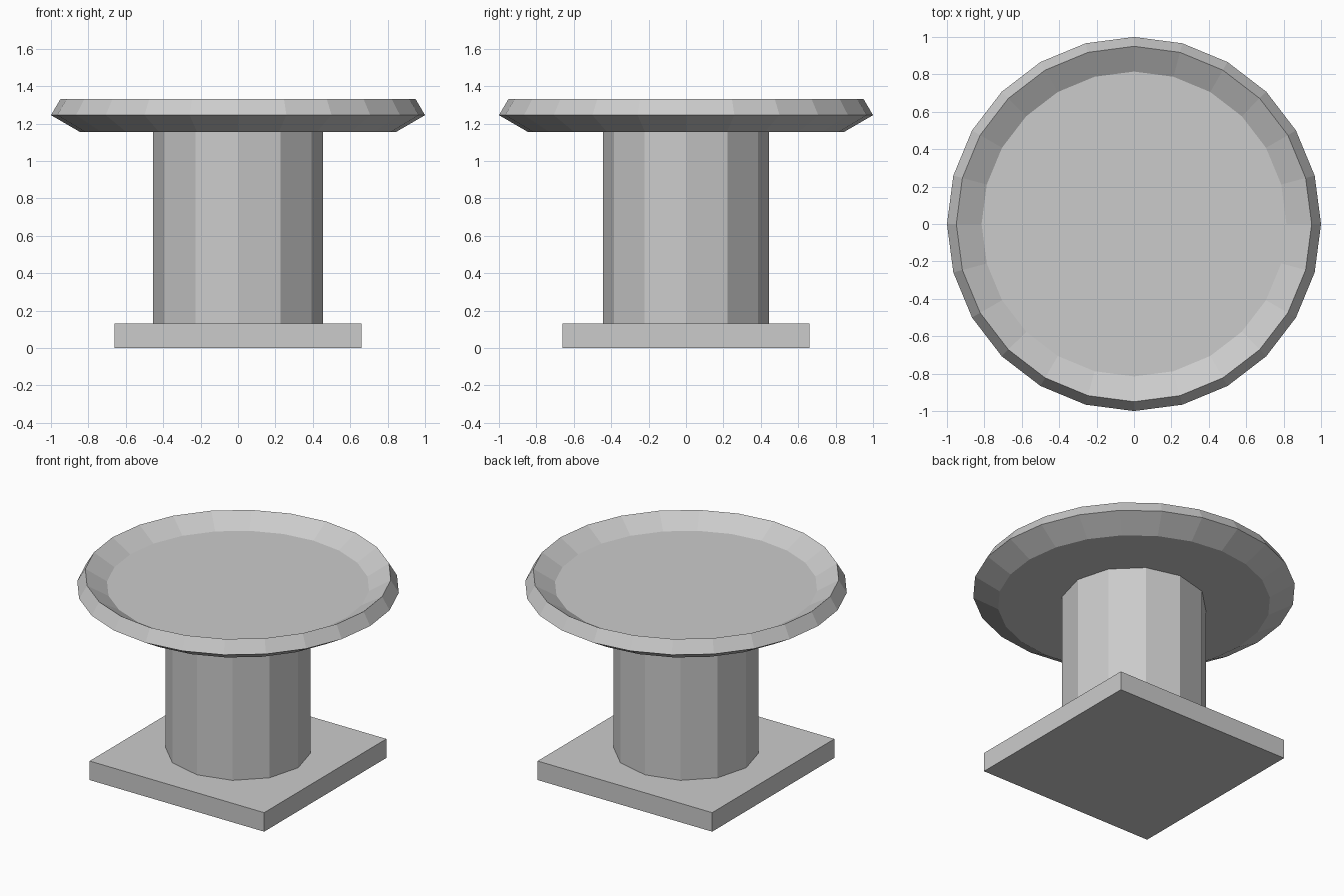
import bpy, bmesh
from math import cos, sin, tau

if "Cube" in bpy.data.objects:
    bpy.data.objects.remove(bpy.data.objects["Cube"])


def lathe(name, profile, sides, y_scale=1.0):
    """Closed flat-faced solid from (radius, z) rings, capped at both ends."""
    bm = bmesh.new()
    rings = [[bm.verts.new((r * cos(tau * i / sides), r * sin(tau * i / sides) * y_scale, z))
              for i in range(sides)] for r, z in profile]
    for a, b in zip(rings, rings[1:]):
        for i in range(sides):
            j = (i + 1) % sides
            bm.faces.new((a[i], a[j], b[j], b[i]))
    bm.faces.new(rings[0][::-1])
    bm.faces.new(rings[-1])
    bmesh.ops.recalc_face_normals(bm, faces=bm.faces)
    mesh = bpy.data.meshes.new(name)
    bm.to_mesh(mesh)
    bm.free()
    obj = bpy.data.objects.new(name, mesh)
    bpy.context.collection.objects.link(obj)
    return obj


# Square base slab
bpy.ops.mesh.primitive_cube_add(size=1, location=(0, 0, 0.065))
base = bpy.context.object
base.name = "base_slab"
base.scale = (1.32, 1.32, 0.13)

# Twelve-sided column
lathe("column", [(0.455, 0.13), (0.455, 1.155)], 12, 0.977)

# Shallow dish: underside, outer lip, rim, sunken floor
lathe("dish", [(0.845, 1.155), (1.0, 1.245), (0.95, 1.33), (0.815, 1.25)], 24)
